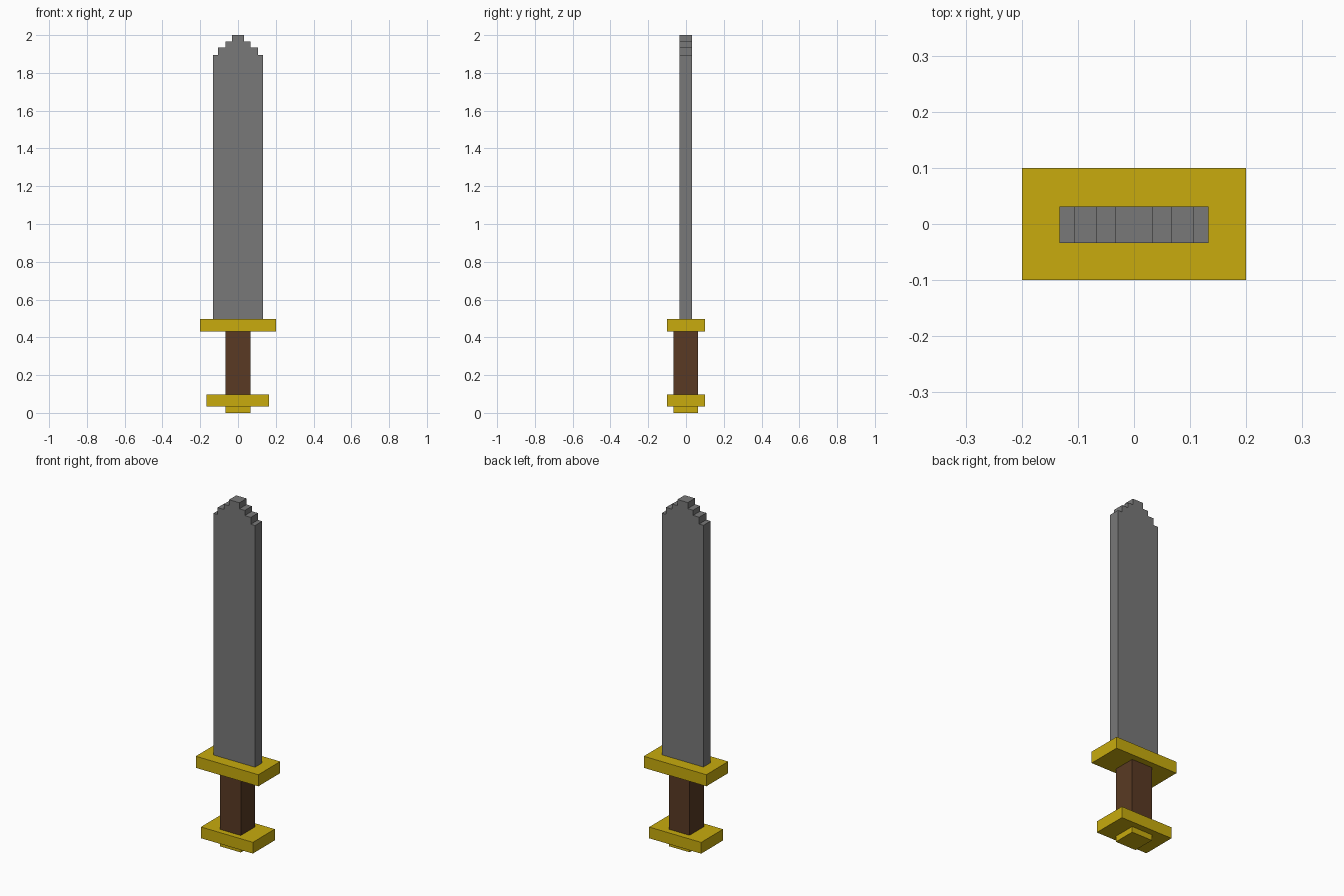
import bpy
import bmesh

cube = bpy.data.objects.get("Cube")
if cube:
    bpy.data.objects.remove(cube, do_unlink=True)


def make_material(name, rgb):
    mat = bpy.data.materials.new(name)
    mat.use_nodes = True
    color = (*rgb, 1.0)
    mat.diffuse_color = color
    mat.node_tree.nodes["Principled BSDF"].inputs["Base Color"].default_value = color
    return mat


gold = make_material("gold", (0.58, 0.41, 0.004))
steel = make_material("grey steel", (0.19, 0.19, 0.19))
leather = make_material("brown leather", (0.10, 0.042, 0.017))


def prism(name, outline, y0, y1, mat):
    """Extrude an x-z outline from y0 to y1."""
    bm = bmesh.new()
    face = bm.faces.new([bm.verts.new((x, y0, z)) for x, z in outline])
    new = bmesh.ops.extrude_face_region(bm, geom=[face])["geom"]
    moved = [v for v in new if isinstance(v, bmesh.types.BMVert)]
    bmesh.ops.translate(bm, verts=moved, vec=(0, y1 - y0, 0))
    bmesh.ops.recalc_face_normals(bm, faces=bm.faces)
    mesh = bpy.data.meshes.new(name)
    bm.to_mesh(mesh)
    bm.free()
    mesh.materials.append(mat)
    obj = bpy.data.objects.new(name, mesh)
    bpy.context.collection.objects.link(obj)
    return obj


def box(name, x0, x1, y0, y1, z0, z1, mat):
    return prism(name, [(x0, z0), (x1, z0), (x1, z1), (x0, z1)], y0, y1, mat)


# Hilt
box("pommel_cap", -0.067, 0.065, -0.067, 0.063, 0.0, 0.033, gold)
box("pommel", -0.167, 0.165, -0.1, 0.1, 0.033, 0.098, gold)
box("grip", -0.067, 0.065, -0.067, 0.063, 0.098, 0.431, leather)
box("guard", -0.2, 0.2, -0.1, 0.1, 0.431, 0.498, gold)

# Blade with a stepped tip: (half width, step top), widest first
steps = [(0.133, 1.895), (0.106, 1.935), (0.067, 1.965), (0.033, 2.0)]
right_side = [(steps[0][0], 0.498)]
for i, (half, top) in enumerate(steps):
    right_side.append((half, top))
    if i + 1 < len(steps):
        right_side.append((steps[i + 1][0], top))
left_side = [(-x, z) for x, z in reversed(right_side)]
prism("blade", right_side + left_side, -0.034, 0.031, steel)
